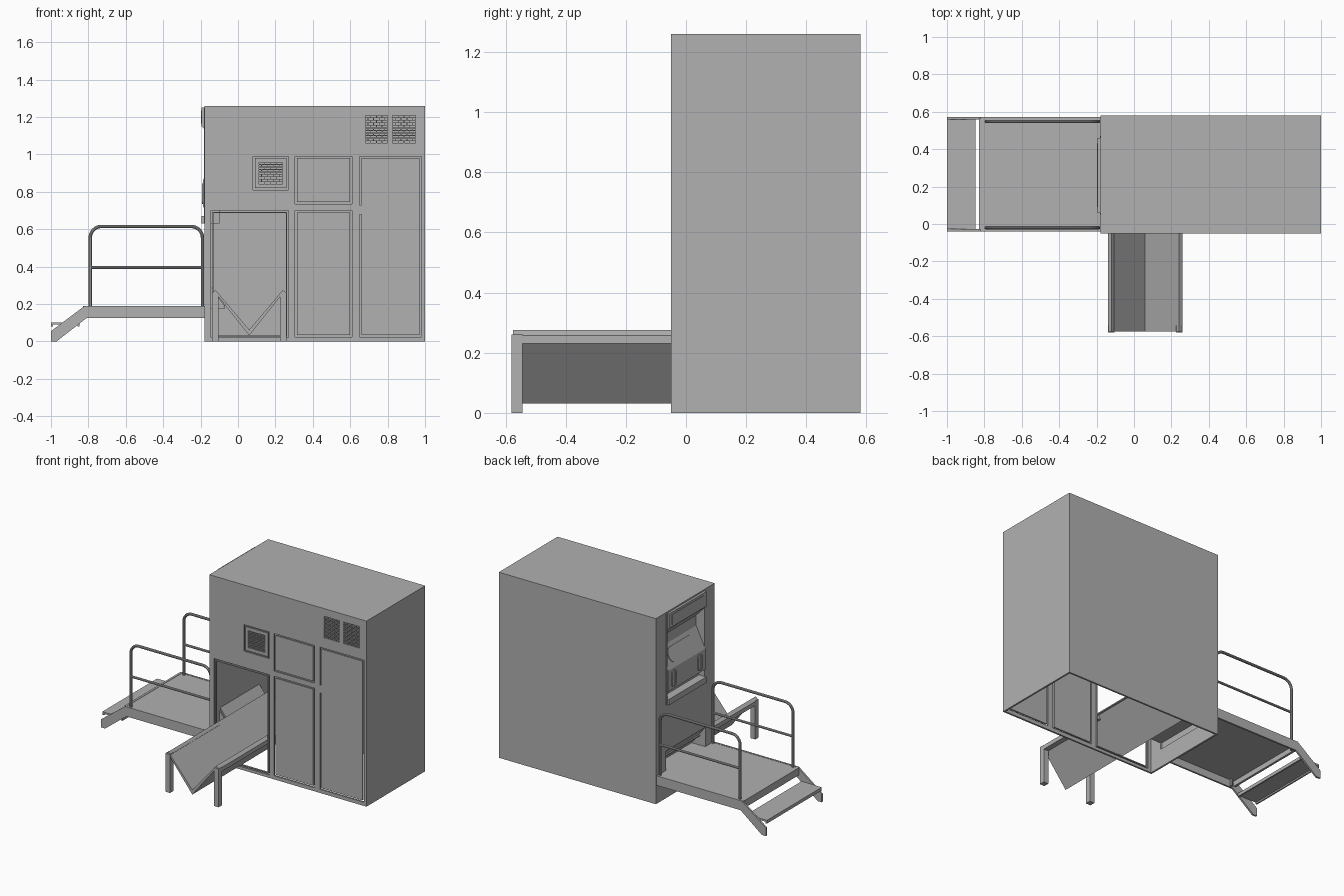
import bpy, bmesh, math
from mathutils import Matrix

if "Cube" in bpy.data.objects:
    bpy.data.objects.remove(bpy.data.objects["Cube"])

paint = bpy.data.materials.new("grey_paint")
paint.diffuse_color = (.44, .44, .44, 1)
paint.use_nodes = True
paint.node_tree.nodes["Principled BSDF"].inputs["Base Color"].default_value = paint.diffuse_color

def add(name, bm):
    bmesh.ops.recalc_face_normals(bm, faces=bm.faces)
    me = bpy.data.meshes.new(name)
    bm.to_mesh(me)
    bm.free()
    me.materials.append(paint)
    ob = bpy.data.objects.new(name, me)
    bpy.context.collection.objects.link(ob)
    return ob

def boxes(name, specs):
    """One object made of boxes (x0, x1, y0, y1, z0, z1)."""
    bm = bmesh.new()
    for x0, x1, y0, y1, z0, z1 in specs:
        m = Matrix.Translation(((x0+x1)/2, (y0+y1)/2, (z0+z1)/2)) @ Matrix.Diagonal((x1-x0, y1-y0, z1-z0, 1))
        bmesh.ops.create_cube(bm, size=1, matrix=m)
    return add(name, bm)

def prism(name, pts, a, b, plane='xz'):
    """Extrude a 2D outline from a to b along the axis normal to the plane."""
    bm = bmesh.new()
    put = (lambda p, d: (p[0], d, p[1])) if plane == 'xz' else (lambda p, d: (d, p[0], p[1]))
    lo = [bm.verts.new(put(p, a)) for p in pts]
    hi = [bm.verts.new(put(p, b)) for p in pts]
    bm.faces.new(lo)
    bm.faces.new(hi)
    for i in range(len(pts)):
        j = (i + 1) % len(pts)
        bm.faces.new((lo[i], lo[j], hi[j], hi[i]))
    return add(name, bm)

def rounded(w, h, r, cx=0, cy=0, n=6):
    out = []
    for k, (sx, sy) in enumerate(((1, 1), (-1, 1), (-1, -1), (1, -1))):
        for i in range(n + 1):
            t = math.pi / 2 * (k + i / n)
            out.append((cx + sx*(w/2 - r) + r*math.cos(t), cy + sy*(h/2 - r) + r*math.sin(t)))
    return out

def apply_mod(ob, kind, **kw):
    m = ob.modifiers.new(kind, kind)
    for k, v in kw.items():
        setattr(m, k, v)
    with bpy.context.temp_override(object=ob, active_object=ob):
        bpy.ops.object.modifier_apply(modifier=m.name)

def cut(ob, cutter):
    cutter.hide_render = True
    apply_mod(ob, 'BOOLEAN', operation='DIFFERENCE', object=cutter, solver='EXACT')
    bpy.data.objects.remove(cutter)

def tube(name, pts, r):
    cu = bpy.data.curves.new(name, 'CURVE')
    cu.dimensions = '3D'
    cu.bevel_depth, cu.bevel_resolution, cu.use_fill_caps = r, 3, True
    cu.materials.append(paint)
    sp = cu.splines.new('POLY')
    sp.points.add(len(pts) - 1)
    for p, c in zip(sp.points, pts):
        p.co = (*c, 1)
    ob = bpy.data.objects.new(name, cu)
    bpy.context.collection.objects.link(ob)
    bpy.ops.object.select_all(action='DESELECT')
    ob.select_set(True)
    bpy.context.view_layer.objects.active = ob
    bpy.ops.object.convert(target='MESH')
    bpy.ops.object.shade_smooth_by_angle()

def slots(x0, x1, z0, z1, rows, cols):
    """Staggered rows of ventilation slots."""
    out, dz, dx = [], (z1 - z0) / rows, (x1 - x0) / cols
    for r in range(rows):
        s = 0.5 * dx * (r % 2)
        for c in range(cols + (r % 2)):
            a = max(x0, x0 + c*dx - s)
            b = min(x1, x0 + (c + 1)*dx - s)
            out.append((a + .002, b - .002, -.07, 0, z0 + r*dz + .002, z0 + (r + 1)*dz - .002))
    return out

F, T = -.05, .012  # front plane of the cabinet, sheet thickness

# Cabinet shell, open underneath
bm = bmesh.new()
bmesh.ops.create_cube(bm, size=1, matrix=Matrix.Translation((.41, .265, .63)) @ Matrix.Diagonal((1.18, .63, 1.26, 1)))
bmesh.ops.delete(bm, geom=[f for f in bm.faces if f.normal.z < -.5], context='FACES_ONLY')
cabinet = add("cabinet", bm)
apply_mod(cabinet, 'SOLIDIFY', thickness=T, offset=-1, use_even_offset=True)

# Door openings, discharge opening, control panel opening and toe space
doors = {"vent_door": (.08, .27, .81, .99), "upper_door": (.305, .61, .735, .99),
         "lower_door": (.305, .61, .025, .70), "tall_door": (.65, .98, .025, .99)}
cutters = [(a, b, -.07, 0, c, d) for a, b, c, d in doors.values()]
cutters += [(-.145, .27, -.07, 0, .02, .70),
            (-.25, -.15, .06, .46, .645, 1.235), (-.25, -.15, .05, .47, .125, .32)]
cutters += slots(.68, .80, 1.06, 1.21, 11, 4) + slots(.825, .95, 1.06, 1.21, 11, 4)
cut(cabinet, boxes("cutter", cutters))

# Door leaves with an open gap around them
for name, (a, b, c, d) in doors.items():
    g = .01
    leaf = boxes(name, [(a + g, b - g, F, F + T, c + g, d - g)])
    if name == "vent_door":
        cut(leaf, boxes("cutter", slots(.11, .24, .84, .96, 9, 4)))
boxes("door_hinges", [(.648, .662, F, F + T, .68, .73)])

# Frame inside the discharge opening
boxes("opening_frame", [(-.138, -.132, F, F + T, .027, .693), (.257, .263, F, F + T, .027, .693),
                        (-.132, .257, F, F + T, .687, .693), (-.132, .257, F, F + T, .027, .033)])

# Control station: hood, recessed slope, lower panel and tray in one profile
prism("control_station", [(-.18, 1.25), (-.195, 1.25), (-.195, 1.15), (-.12, 1.07), (-.12, 1.0),
                          (-.188, .86), (-.188, .72), (-.14, .695), (-.14, .67), (-.195, .67),
                          (-.195, .63), (-.18, .63), (-.10, .65), (-.10, 1.235)], .06, .46)
boxes("control_cheeks", [(-.183, -.10, y, y + .012, .63, 1.25) for y in (.05, .458)])
prism("display", rounded(.34, .07, .006, .26, 1.20), -.198, -.19, 'yz')
slope = math.atan2(.068, .14)
window = prism("rounded_window", rounded(.30, .10, .045), -.005, .004, 'yz')
window.matrix_world = Matrix.Translation((-.154, .26, .93)) @ Matrix.Rotation(slope, 4, 'Y')
for y in (.12, .40):
    slot = prism("hand_slot", rounded(.045, .11, .02, y, .79), -.193, -.18, 'yz')
    cut(slot, prism("cutter", rounded(.027, .092, .012, y, .79), -.21, -.189, 'yz'))

# Toe space under the control station
prism("toe_slope", [(-.18, .32), (-.08, .19), (-.07, .19), (-.17, .325)], .05, .47)
for y in (.042, .47):
    prism("toe_cheek", [(-.18, .32), (-.18, .175), (-.075, .175), (-.075, .19)], y, y + .008)
boxes("toe_floor", [(-.185, -.07, .042, .478, .175, .188)])

# Platform deck, side beams, steps
boxes("platform_deck", [(-.82, -.18, -.03, .565, .175, .188)])
boxes("platform_ends", [(-.83, -.815, -.03, .565, .14, .19), (-.192, -.18, -.03, .565, .125, .18)])
for y in (-.04, .56):
    prism("side_beam", [(-.18, .19), (-.82, .19), (-1, .055), (-1, 0), (-.97, 0), (-.81, .125), (-.18, .125)], y, y + .012)
boxes("step_tread", [(-1, -.848, -.028, .56, .09, .102), (-1, -.99, -.028, .56, .08, .09),
                     (-.858, -.848, -.028, .56, .08, .09)])

# Handrails
for y in (-.02, .548):
    x0, x1, top, r = -.79, -.19, .615, .06
    path = [(x0, y, .13)]
    path += [(x0 + r - r*math.cos(i*math.pi/16), y, top - r + r*math.sin(i*math.pi/16)) for i in range(9)]
    path += [(x1 - r + r*math.sin(i*math.pi/16), y, top - r + r*math.cos(i*math.pi/16)) for i in range(9)]
    path += [(x1, y, .13)]
    tube("handrail", path, .009)
    tube("middle_rail", [(x0, y, .395), (x1, y, .395)], .008)

# V-shaped discharge chute running through the cabinet, with its rails and legs
prism("chute", [(-.14, .258), (-.12, .275), (.06, .062), (.24, .275), (.26, .258), (.26, .25),
                (.24, .258), (.06, .032), (-.12, .258), (-.14, .25)], -.576, .52)
for x in (-.14, .225):
    boxes("chute_rail", [(x, x + .035, -.545, F, .23, .258)])
    boxes("chute_leg", [(x, x + .035, -.58, -.543, 0, .26)])
